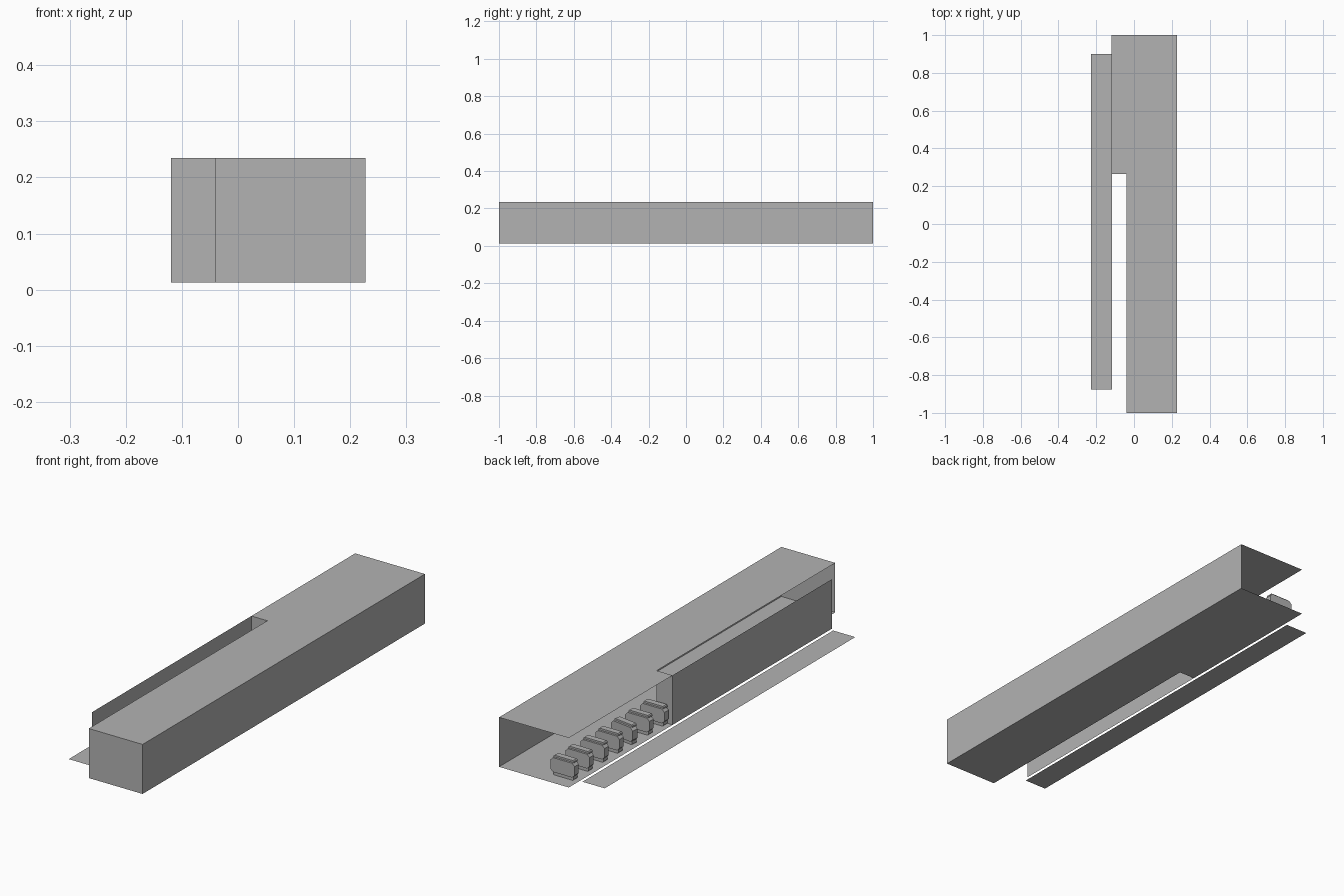
import bpy
import bmesh
from mathutils import Matrix

cube = bpy.data.objects.get("Cube")
if cube:
    bpy.data.objects.remove(cube, do_unlink=True)

grey = bpy.data.materials.new("plain_grey")
grey.use_nodes = True
colour = (0.45, 0.45, 0.45, 1)
grey.diffuse_color = colour
grey.node_tree.nodes["Principled BSDF"].inputs["Base Color"].default_value = colour

FLOOR, ROOF = 0.013, 0.235


def add_object(name, bm):
    mesh = bpy.data.meshes.new(name)
    bm.to_mesh(mesh)
    bm.free()
    mesh.materials.append(grey)
    obj = bpy.data.objects.new(name, mesh)
    bpy.context.collection.objects.link(obj)
    return obj


def sheet(name, outline, z, flip=False):
    """Flat horizontal panel from a plan outline."""
    bm = bmesh.new()
    face = bm.faces.new([bm.verts.new((x, y, z)) for x, y in outline])
    if flip:
        face.normal_flip()
    return add_object(name, bm)


def wall(name, start, end):
    """Upright panel between floor and roof along one plan edge."""
    bm = bmesh.new()
    bm.faces.new([bm.verts.new((*p, z)) for p, z in
                  ((start, FLOOR), (end, FLOOR), (end, ROOF), (start, ROOF))])
    return add_object(name, bm)


def slab(bm, half_width, low, high, y0, y1, cut):
    """Chamfered block, profile in x and z, extruded along y."""
    w = half_width
    profile = [(-w + cut, low), (w - cut, low), (w, low + cut), (w, high - cut),
               (w - cut, high), (-w + cut, high), (-w, high - cut), (-w, low + cut)]
    face = bm.faces.new([bm.verts.new((x, y0, z)) for x, z in profile])
    new = bmesh.ops.extrude_face_region(bm, geom=[face])
    verts = [v for v in new["geom"] if isinstance(v, bmesh.types.BMVert)]
    bmesh.ops.translate(bm, verts=verts, vec=(0, y1 - y0, 0))


# Building shell: stepped floor and roof, with open rear and side
right, inner = -0.119, -0.04
left, step = 0.227, 0.265
plan = [(left, -1), (left, 1), (right, 1), (right, step), (inner, step), (inner, -1)]
sheet("floor", plan, FLOOR, flip=True)
sheet("roof", plan, ROOF)
wall("left_wall", (left, -1), (left, 1))
wall("front_wall", (inner, -1), (left, -1))
wall("step_wall", (right, step), (inner, step))
wall("right_screen_wall", (right, step), (right, -0.865))

# Path beside the building
sheet("side_path", [(-0.227, -0.875), (-0.117, -0.875), (-0.117, 0.9), (-0.227, 0.9)], 0)

# Row of chamfered machines on the open floor
for i in range(7):
    bm = bmesh.new()
    slab(bm, 0.06, 0.016, 0.08, -0.012, 0.017, 0.012)    # body
    slab(bm, 0.05, 0.072, 0.088, -0.018, 0.008, 0.004)   # top ridge
    slab(bm, 0.05, 0.0, 0.03, -0.018, 0.010, 0.004)      # foot
    bmesh.ops.recalc_face_normals(bm, faces=bm.faces)
    turn = Matrix.Rotation(-0.15 if i == 4 else 0, 4, "Z")
    bmesh.ops.transform(bm, matrix=turn, verts=bm.verts)
    machine = add_object(f"machine_{i + 1}", bm)
    machine.location = (-0.047, 0.925 - 0.106 * i, FLOOR)
